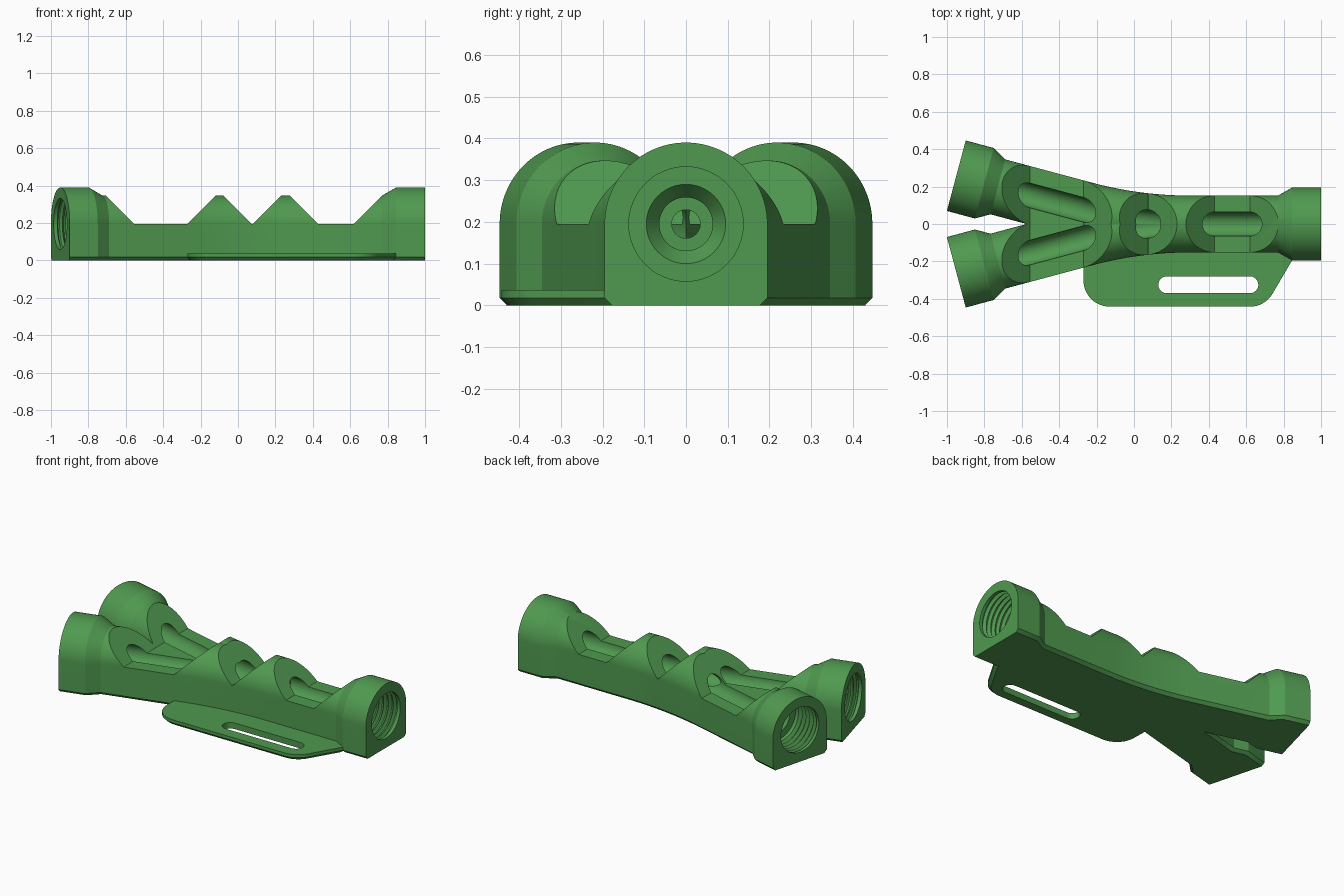
import bpy, bmesh, math
from mathutils import Vector

if "Cube" in bpy.data.objects:
    bpy.data.objects.remove(bpy.data.objects["Cube"])

AXIS_Z = 0.195            # height of the tube axis
R_END, R_TUBE, R_BORE = 0.195, 0.152, 0.064
BEND = math.radians(15)
X_MEET, TAN = 0.013, 0.285   # where the axes meet, tangent length of the bend
R_ARC = TAN / math.tan(BEND / 2)
S1 = 1 - (X_MEET + TAN)      # end of the straight trunk
S2 = S1 + R_ARC * BEND       # end of the bend
TOTAL = S2 + 0.712           # end of the branch

green = bpy.data.materials.new("green plastic")
green.diffuse_color = (0.08, 0.32, 0.08, 1)
green.use_nodes = True
green.node_tree.nodes["Principled BSDF"].inputs["Base Color"].default_value = green.diffuse_color


def path(s):
    """Point and sideways direction on the axis, s measured from the trunk end."""
    if s <= S1:
        return Vector((1 - s, 0, 0)), Vector((0, 1, 0))
    a = min((s - S1) / R_ARC, BEND)
    p = Vector((1 - S1 - R_ARC * math.sin(a), R_ARC * (1 - math.cos(a)), 0))
    p += Vector((-math.cos(a), math.sin(a), 0)) * max(0, s - S2)
    return p, Vector((math.sin(a), math.cos(a), 0))


def to_object(bm, name):
    bmesh.ops.recalc_face_normals(bm, faces=bm.faces[:])
    me = bpy.data.meshes.new(name)
    bm.to_mesh(me)
    bm.free()
    me.materials.append(green)
    ob = bpy.data.objects.new(name, me)
    bpy.context.collection.objects.link(ob)
    return ob


def mirrored_sweep(name, stations, section):
    """Sweep along trunk and one branch, keep y >= 0, mirror to get the fork."""
    bm = bmesh.new()
    rings = []
    for s, r in stations:
        p, side = path(s)
        rings.append([bm.verts.new(p + side * u + Vector((0, 0, v))) for u, v in section(r)])
    n = len(rings[0])
    for a, b in zip(rings, rings[1:]):
        for i in range(n):
            j = (i + 1) % n
            bm.faces.new((a[i], a[j], b[j], b[i]))
    bm.faces.new(rings[0])
    bm.faces.new(rings[-1])
    bmesh.ops.bisect_plane(bm, geom=bm.verts[:] + bm.edges[:] + bm.faces[:], dist=1e-5,
                           plane_co=(0, 0, 0), plane_no=(0, 1, 0), clear_inner=True)
    dup = bmesh.ops.duplicate(bm, geom=bm.verts[:] + bm.edges[:] + bm.faces[:])["geom"]
    for v in dup:
        if isinstance(v, bmesh.types.BMVert):
            v.co.y = -v.co.y
    bmesh.ops.remove_doubles(bm, verts=bm.verts[:], dist=1e-5)
    return to_object(bm, name)


def prism(name, pts, to3d, offset):
    bm = bmesh.new()
    f = bm.faces.new([bm.verts.new(to3d(a, b)) for a, b in pts])
    ext = bmesh.ops.extrude_face_region(bm, geom=[f])["geom"]
    for v in ext:
        if isinstance(v, bmesh.types.BMVert):
            v.co += Vector(offset)
    return bm


def boolean(target, tool, op):
    m = target.modifiers.new(op, 'BOOLEAN')
    m.operation, m.object, m.solver = op, tool, 'EXACT'
    bpy.context.view_layer.objects.active = target
    bpy.ops.object.modifier_apply(modifier=m.name)
    bpy.data.objects.remove(tool)


def arc(cx, cy, r, a0, a1, n=12):
    return [(cx + r * math.cos(math.radians(a0 + (a1 - a0) * i / n)),
             cy + r * math.sin(math.radians(a0 + (a1 - a0) * i / n))) for i in range(n + 1)]


def arch(r, c=0.018):
    return arc(0, AXIS_Z, r, 0, 180, 48) + [(-r, c), (c - r, 0), (r - c, 0), (r, c)]


def circle(r):
    return arc(0, AXIS_Z, r, 0, 360, 48)[:-1]


bend = [S1 + (S2 - S1) * i / 16 for i in range(17)]

# Forked body with a thicker collar on each end
collar = [(0, R_END), (0.155, R_END), (0.23, R_TUBE)]
body = mirrored_sweep("forked_body",
                      collar + [(s, R_TUBE) for s in bend]
                      + [(TOTAL - s, r) for s, r in reversed(collar)], arch)

# Side flange with rounded corners, chamfered underneath
outline = (arc(-0.13, -0.302, 0.14, 180, 270) + arc(0.62, -0.302, 0.14, 270, 332)
           + [(0.845, -0.195), (0.845, -0.1), (-0.27, -0.1)])
bm = prism("side_flange", outline, lambda x, y: (x, y, 0.018), (0, 0, 0.019))
bmesh.ops.recalc_face_normals(bm, faces=bm.faces[:])
bottom = [f for f in bm.faces if f.normal.z < -0.9]
bmesh.ops.inset_region(bm, faces=bottom, thickness=0.018, depth=0.018)
for v in bm.verts:
    if v.co.z < 0.01:
        v.co.z = 0
flange = to_object(bm, "side_flange")

# Strap slot through the flange
slot = arc(0.175, -0.325, 0.045, 90, 270) + arc(0.62, -0.325, 0.045, -90, 90)
boolean(flange, to_object(prism("slot", slot, lambda x, y: (x, y, -0.1), (0, 0, 0.3)),
                          "slot_cutter"), 'DIFFERENCE')
boolean(body, flange, 'UNION')

# Three notches with 45 degree ends, down to the axis
for x0, x1 in ((-0.555, -0.27), (0.074, 0.078), (0.43, 0.62)):
    h = 0.17
    pts = [(x0, AXIS_Z), (x1, AXIS_Z), (x1 + h, AXIS_Z + h), (x0 - h, AXIS_Z + h)]
    boolean(body, to_object(prism("notch", pts, lambda x, z: (x, -0.7, z), (0, 1.4, 0)),
                            "notch_cutter"), 'DIFFERENCE')

# Threaded sockets, countersinks and the bore joining them
socket = [(-0.02, 0.137), (0.02, 0.137)]
for i in range(5):
    s = 0.02 + i * 0.032
    socket += [(s + 0.010, 0.157), (s + 0.018, 0.157), (s + 0.028, 0.137)]
socket += [(0.2, 0.137), (0.2, 0.095), (0.24, R_BORE)]
stations = (socket + [(0.69, R_BORE), (0.69, 0.034), (0.76, 0.034), (0.76, R_BORE)]
            + [(s, R_BORE) for s in bend if s > 0.77]
            + [(TOTAL - s, r) for s, r in reversed(socket)])
boolean(body, mirrored_sweep("bore_cutter", stations, circle), 'DIFFERENCE')

# Smooth shading with crisp edges
bpy.ops.object.select_all(action='DESELECT')
body.select_set(True)
bpy.context.view_layer.objects.active = body
bpy.ops.object.shade_smooth_by_angle(angle=math.radians(25))
